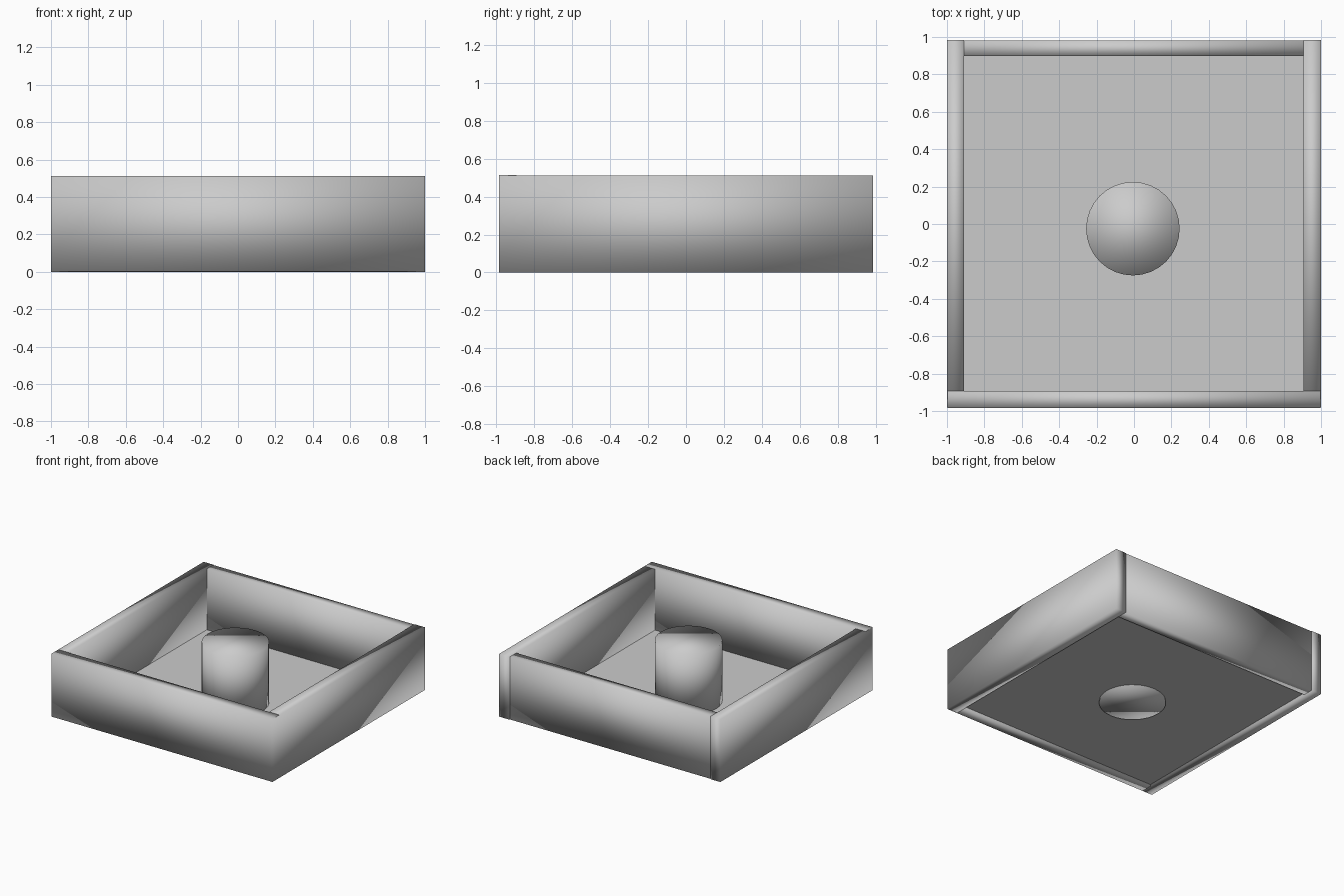
import bpy

if "Cube" in bpy.data.objects:
    bpy.data.objects.remove(bpy.data.objects["Cube"])


def finish(obj, name, smooth=True):
    obj.name = name
    for p in obj.data.polygons:
        p.use_smooth = smooth
    return obj


def box(name, x0, x1, y0, y1, z0, z1):
    bpy.ops.mesh.primitive_cube_add(
        size=1, location=((x0 + x1) / 2, (y0 + y1) / 2, (z0 + z1) / 2))
    obj = bpy.context.object
    obj.scale = (x1 - x0, y1 - y0, z1 - z0)
    bpy.ops.object.transform_apply(location=False, rotation=False, scale=True)
    return finish(obj, name)


H = 0.512   # wall height

# Side walls run the full depth
box("left_wall", -1.0, -0.91, -0.98, 0.985, 0.0, H)
box("right_wall", 0.905, 1.0, -0.98, 0.985, 0.0, H)

# Front wall overlaps the side walls, back wall sits between them
box("front_wall", -0.998, 0.998, -0.985, -0.893, 0.001, H + 0.001)
box("back_wall", -0.91, 0.905, 0.897, 0.98, 0.0, H)

# Thin flat floor
bpy.ops.mesh.primitive_plane_add(size=1, location=(0, 0, 0.015))
floor = bpy.context.object
floor.scale = (1.82, 1.80, 1)
bpy.ops.object.transform_apply(location=False, rotation=False, scale=True)
finish(floor, "floor", smooth=False)

# Central post, poking slightly through the floor
bpy.ops.mesh.primitive_cylinder_add(
    vertices=32, radius=0.25, depth=0.51, location=(-0.006, -0.025, 0.255))
finish(bpy.context.object, "center_post")
